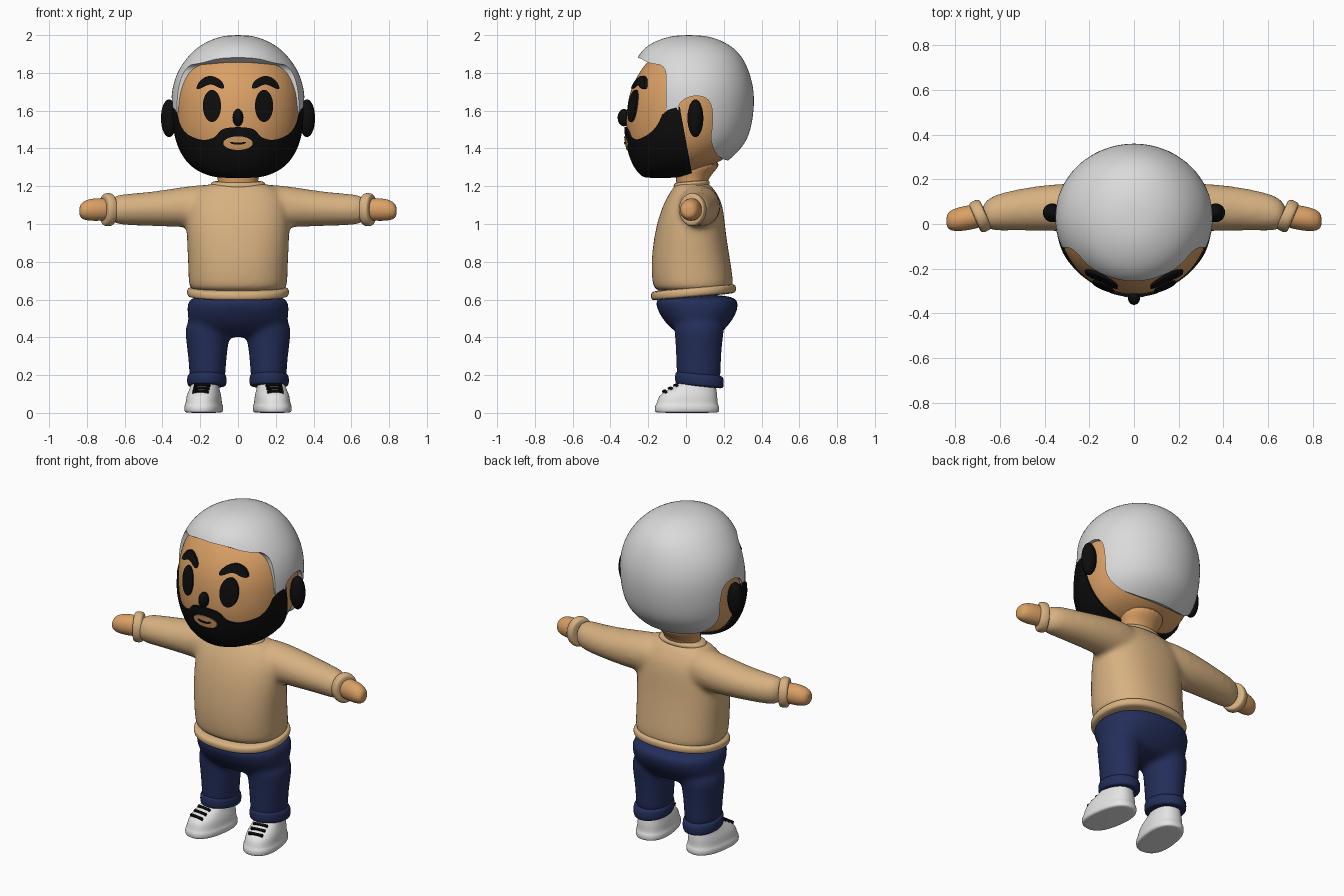
import bpy, bmesh
from math import cos, sin, pi, radians, copysign
from mathutils import Matrix, Vector

if "Cube" in bpy.data.objects:
    bpy.data.objects.remove(bpy.data.objects["Cube"])


def material(name, r, g, b):
    m = bpy.data.materials.new(name)
    m.use_nodes = True
    m.diffuse_color = (r, g, b, 1)
    bsdf = m.node_tree.nodes["Principled BSDF"]
    bsdf.inputs["Base Color"].default_value = (r, g, b, 1)
    bsdf.inputs["Roughness"].default_value = 0.7
    return m


SKIN = material("skin", 0.70, 0.35, 0.13)
HAIR = material("silver_hair", 0.70, 0.70, 0.70)
BLACK = material("black", 0.004, 0.004, 0.004)
KNIT = material("tan_knit", 0.68, 0.44, 0.22)
NAVY = material("navy_denim", 0.017, 0.027, 0.10)
WHITE = material("white_shoe", 0.78, 0.78, 0.78)


def make(name, bm, mat=None):
    bmesh.ops.recalc_face_normals(bm, faces=bm.faces)
    me = bpy.data.meshes.new(name)
    bm.to_mesh(me)
    bm.free()
    ob = bpy.data.objects.new(name, me)
    bpy.context.scene.collection.objects.link(ob)
    if mat:
        me.materials.append(mat)
    return ob


def bake(ob):
    """Apply the modifiers and shade smooth with sharp edges kept."""
    dg = bpy.context.evaluated_depsgraph_get()
    me = bpy.data.meshes.new_from_object(ob.evaluated_get(dg))
    ob.modifiers.clear()
    ob.data = me
    me.shade_smooth()
    me.set_sharp_from_angle(angle=radians(40))
    return ob


def loft(name, rings, mat, axis="z", power=2.0, tilt=0.0, matrix=None, n=24):
    """Closed smooth skin through rings (x, y, z, radius_u, radius_v)."""
    bm = bmesh.new()
    loops = []
    for x, y, z, ru, rv in rings:
        loop = []
        for i in range(n):
            c, s = cos(2 * pi * i / n), sin(2 * pi * i / n)
            u = ru * copysign(abs(c) ** (2 / power), c)
            v = rv * copysign(abs(s) ** (2 / power), s)
            p = (x + u, y + v, z + tilt * v) if axis == "z" else (x, y + u, z + v)
            loop.append(bm.verts.new(p))
        loops.append(loop)
    for a, b in zip(loops, loops[1:]):
        for i in range(n):
            j = (i + 1) % n
            bm.faces.new((a[i], a[j], b[j], b[i]))
    bm.faces.new(loops[0])
    bm.faces.new(loops[-1])
    if matrix:
        bm.transform(matrix)
    ob = make(name, bm, mat)
    sub = ob.modifiers.new("smooth", "SUBSURF")
    sub.levels = sub.render_levels = 2
    return bake(ob)


def stack(rows, cx=0.0):
    """Rows of (z, front y, back y, half width) turned into rings."""
    return [(cx, (f + b) / 2, z, w, (b - f) / 2) for z, f, b, w in rows]


def rounded(pts, times=2):
    """Cut the corners of a closed outline."""
    pts = [Vector(p) for p in pts]
    for _ in range(times):
        nxt = pts[1:] + pts[:1]
        pts = [q for a, b in zip(pts, nxt) for q in (a.lerp(b, 0.25), a.lerp(b, 0.75))]
    return pts


def prism(axis, pts, lo, hi):
    bm = bmesh.new()
    ends = [[bm.verts.new((d, p[0], p[1]) if axis == "x" else (p[0], d, p[1])) for p in pts]
            for d in (lo, hi)]
    for i in range(len(pts)):
        j = (i + 1) % len(pts)
        bm.faces.new((ends[0][i], ends[0][j], ends[1][j], ends[1][i]))
    bm.faces.new(ends[0])
    bm.faces.new(ends[1])
    return make("cutter", bm)


def trim(ob, *cutters):
    """Keep only what lies inside every cutter."""
    for c in cutters:
        c.hide_render = True
        m = ob.modifiers.new("trim", "BOOLEAN")
        m.operation, m.solver, m.object = "INTERSECT", "EXACT", c
        bake(ob)
        bpy.data.objects.remove(c)
    return ob


def fuse(name, parts, mat):
    """Blend overlapping parts into one soft skin."""
    bm = bmesh.new()
    for p in parts:
        bm.from_mesh(p.data)
        bpy.data.objects.remove(p)
    ob = make(name, bm, mat)
    r = ob.modifiers.new("blend", "REMESH")
    r.mode, r.voxel_size, r.use_smooth_shade = "VOXEL", 0.014, True
    s = ob.modifiers.new("soften", "SMOOTH")
    s.factor, s.iterations = 0.5, 12
    bake(ob)
    ob.data.materials.clear()
    ob.data.materials.append(mat)
    return ob


def ball(name, loc, size, mat, turn=0.0):
    bm = bmesh.new()
    bmesh.ops.create_uvsphere(bm, u_segments=24, v_segments=14, radius=1)
    bm.transform(Matrix.Translation(loc) @ Matrix.Rotation(turn, 4, "Z")
                 @ Matrix.Diagonal((*size, 1)))
    return bake(make(name, bm, mat))


# Head, also reused slightly inflated for everything that hugs the face
HEAD = [(1.255, -.20, -.08, .07), (1.263, -.225, .0, .14), (1.30, -.26, .12, .225),
        (1.35, -.287, .22, .275), (1.42, -.308, .28, .315), (1.5, -.32, .315, .335),
        (1.6, -.318, .33, .342), (1.7, -.302, .33, .337), (1.8, -.255, .30, .305),
        (1.88, -.19, .25, .24), (1.95, -.10, .17, .14), (1.97, 0, .08, .04)]


def head(name, mat, o=0.0):
    return loft(name, stack([(z + o * (z - 1.6) / .36, f - o, b + o, w + o)
                             for z, f, b, w in HEAD]), mat)


def face_patch(name, outline, mat, o):
    return trim(head(name, mat, o), prism("y", outline, -.6, -.12))


def oval(x, z, rx, rz):
    return [(x + rx * cos(pi * i / 16), z + rz * sin(pi * i / 16)) for i in range(32)]


head("head", SKIN)
loft("neck", stack([(1.15, -.05, .11, .105), (1.22, -.05, .11, .105),
                    (1.27, -.06, .14, .115), (1.34, -.06, .21, .15)]), SKIN)

# Hair cap, cut by its side outline with an arch over each ear
hair = loft("hair", stack([
    (1.30, -.1, .18, .2), (1.35, -.2, .245, .28), (1.42, -.28, .315, .328),
    (1.5, -.3, .347, .35), (1.6, -.305, .363, .358), (1.7, -.305, .365, .357),
    (1.8, -.29, .342, .33), (1.89, -.262, .30, .268), (1.95, -.205, .235, .2),
    (1.99, -.11, .145, .11), (2.0, -.03, .06, .04)]), HAIR)
hairline = [(-.4, 1.9), (-.25, 1.885), (-.2, 1.85), (-.105, 1.84), (-.105, 1.7), (-.105, 1.575),
            (-.045, 1.575), (-.035, 1.65), (.05, 1.685), (.13, 1.66), (.145, 1.55),
            (.125, 1.43), (.19, 1.32), (.6, 1.32), (.7, 2.3), (-.5, 2.3)]
trim(hair, prism("x", rounded(hairline), -.6, .6))

# Beard, cut by its front outline and its rear edge
half = [(.09, 1.505), (.12, 1.455), (.2, 1.44), (.30, 1.49), (.33, 1.63), (.45, 1.65), (.45, 1.1)]
beard_line = [(0, 1.515)] + half + [(-x, z) for x, z in reversed(half)]
rear_edge = [(-.6, 1.0), (.08, 1.0), (.02, 1.33), (-.03, 1.6), (-.04, 1.8), (-.6, 1.8)]
trim(head("beard", BLACK, .012), prism("y", rounded(beard_line), -.6, .2),
     prism("x", rear_edge, -.6, .6))

# Face details
face_patch("lips", oval(0, 1.428, .078, .036), SKIN, .017)
face_patch("mouth_line", rounded([(-.05, 1.438), (0, 1.428), (.05, 1.438), (.03, 1.42),
                                  (-.03, 1.42)]), BLACK, .021)
ball("nose", (0, -.328, 1.563), (.028, .034, .046), BLACK)
brow = [(.07, 1.72), (.085, 1.76), (.145, 1.79), (.2, 1.765), (.225, 1.715), (.2, 1.715),
        (.145, 1.745), (.09, 1.715)]

for s, side in ((1, "left"), (-1, "right")):
    face_patch(side + "_eye", oval(s * .138, 1.625, .048, .085), BLACK, .009)
    face_patch(side + "_eyebrow", rounded([(s * x, z) for x, z in brow]), BLACK, .011)
    ball(side + "_ear", (s * .365, .05, 1.56), (.043, .042, .1), BLACK, s * .3)

# Sweater: body and sleeves blended, then hem, collar and cuffs
parts = [loft("body", stack([
    (.63, -.165, .245, .255), (.68, -.18, .255, .264), (.8, -.188, .237, .266),
    (.95, -.168, .212, .275), (1.05, -.142, .203, .275), (1.13, -.11, .187, .26),
    (1.19, -.07, .145, .21), (1.225, -.05, .115, .13)]), KNIT, power=2.3)]
for s in (1, -1):
    parts.append(loft("sleeve", [
        (s * x, y, z, ry, rz) for x, y, z, ry, rz in (
            (.08, .06, 1.10, .11, .11), (.2, .07, 1.095, .115, .115),
            (.32, .075, 1.088, .108, .105), (.45, .07, 1.08, .1, .092),
            (.58, .058, 1.077, .088, .084), (.69, .038, 1.075, .07, .078))], KNIT, axis="x"))
fuse("sweater", parts, KNIT)
loft("sweater_hem", stack([(.612, -.165, .245, .25), (.618, -.187, .267, .272),
                           (.655, -.19, .268, .274), (.668, -.17, .25, .255)]),
     KNIT, power=2.3, tilt=.09)
loft("collar", stack([(1.19, -.06, .12, .14), (1.205, -.068, .128, .15),
                      (1.222, -.064, .124, .143), (1.228, -.05, .11, .12)]), KNIT, tilt=.08)

for s, side in ((1, "left"), (-1, "right")):
    place = Matrix.Translation((s * .69, .035, 1.076)) @ Matrix.Rotation(-s * .42, 4, "Z")
    loft(side + "_cuff", [(s * x, 0, 0, r, r * 1.18) for x, r in (
        (-.03, .06), (-.026, .075), (.02, .076), (.026, .06))], KNIT, axis="x", matrix=place)
    loft(side + "_hand", [(s * x, y, z, ry, rz) for x, y, z, ry, rz in (
        (.66, .04, 1.077, .05, .055), (.73, .03, 1.077, .056, .061),
        (.79, .02, 1.075, .055, .059), (.83, .015, 1.07, .042, .043),
        (.84, .013, 1.068, .018, .02))], SKIN, axis="x")

# Trousers: seat and legs blended
parts = [loft("seat", stack([(.40, -.01, .16, .17), (.44, -.075, .205, .25),
                             (.5, -.13, .255, .268), (.57, -.165, .285, .272),
                             (.63, -.165, .27, .262)]), NAVY, power=2.3)]
for s in (1, -1):
    parts.append(loft("leg", stack([(.15, -.05, .185, .095), (.22, -.052, .185, .097),
                                    (.32, -.055, .188, .105), (.42, -.06, .2, .12),
                                    (.5, -.07, .21, .12)], s * .162), NAVY))
fuse("trousers", parts, NAVY)

for s, side in ((1, "left"), (-1, "right")):
    loft(side + "_trouser_cuff", stack([
        (.14, -.045, .185, .09), (.143, -.06, .202, .106), (.2, -.06, .202, .106),
        (.212, -.045, .185, .09)], s * .165), NAVY, tilt=-.1)
    # Shoe turned slightly outwards, with lace bars
    place = Matrix.Translation((s * .182, 0, 0)) @ Matrix.Rotation(s * .14, 4, "Z")
    loft(side + "_shoe", stack([
        (0, -.155, .165, .085), (.004, -.168, .178, .1), (.036, -.168, .178, .101),
        (.046, -.157, .168, .093), (.09, -.148, .168, .09), (.12, -.105, .163, .079),
        (.15, -.045, .158, .072), (.175, -.02, .15, .06)]), WHITE, power=2.4, matrix=place)
    for k in range(3):
        bm = bmesh.new()
        bmesh.ops.create_cube(bm, size=1)
        bm.transform(place @ Matrix.Translation((0, -.113 + .03 * k, .11 + .016 * k))
                     @ Matrix.Rotation(.5, 4, "X") @ Matrix.Diagonal((.085, .013, .022, 1)))
        make(f"{side}_lace_{k + 1}", bm, BLACK)
